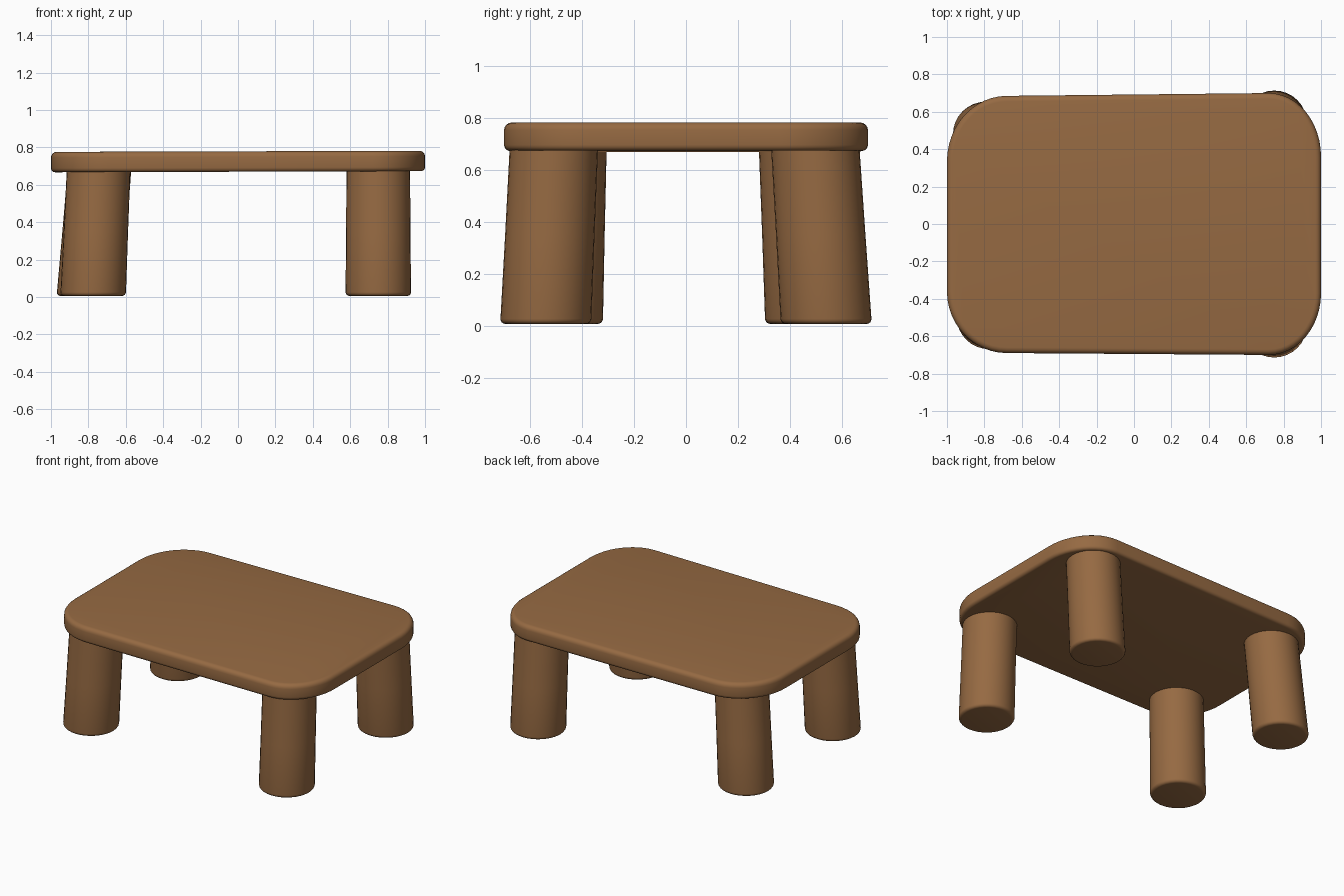
import bpy, bmesh, math
from mathutils import Vector

if "Cube" in bpy.data.objects:
    bpy.data.objects.remove(bpy.data.objects["Cube"])

wood = bpy.data.materials.new("warm brown wood")
wood.diffuse_color = (0.305, 0.144, 0.055, 1)
wood.use_nodes = True
wood.node_tree.nodes["Principled BSDF"].inputs["Base Color"].default_value = wood.diffuse_color


def finish(name, bm):
    bmesh.ops.recalc_face_normals(bm, faces=bm.faces)
    mesh = bpy.data.meshes.new(name)
    bm.to_mesh(mesh)
    bm.free()
    mesh.materials.append(wood)
    ob = bpy.data.objects.new(name, mesh)
    bpy.context.collection.objects.link(ob)
    bpy.ops.object.select_all(action='DESELECT')
    ob.select_set(True)
    bpy.context.view_layer.objects.active = ob
    bpy.ops.object.shade_smooth_by_angle(angle=math.radians(40))
    return ob


def loft(name, rings):
    """Skin matching closed rings of points and cap both ends."""
    bm = bmesh.new()
    loops = [[bm.verts.new(p) for p in ring] for ring in rings]
    n = len(loops[0])
    for a, b in zip(loops, loops[1:]):
        for i in range(n):
            bm.faces.new((a[i], a[(i + 1) % n], b[(i + 1) % n], b[i]))
    bm.faces.new(loops[0][::-1])
    bm.faces.new(loops[-1])
    return finish(name, bm)


# Tabletop: slightly uneven slab with wide rounded corners and soft rims
# each corner: side x, edge y, corner length along x, corner length along y
CORNERS = [(1, 0.70, 0.28, 0.34), (-1, 0.685, 0.32, 0.35),
           (-1, -0.69, 0.32, 0.33), (1, -0.70, 0.28, 0.33)]
STEPS = 12


def slab_ring(inset, z):
    pts = []
    for k, (x, y, rx, ry) in enumerate(CORNERS):
        sx, sy = math.copysign(1, x), math.copysign(1, y)
        for i in range(STEPS + 1):
            t = math.radians(90 * (k + i / STEPS))
            px = x - sx * rx + (rx - inset) * math.cos(t)
            py = y - sy * ry + (ry - inset) * math.sin(t)
            pts.append(Vector((px, py, z + 0.003 * px)))
    return pts


def rim(r, z, up, steps=4):
    """Quarter-round profile as (inset, z) pairs, from flat face to side."""
    out = []
    for i in range(steps + 1):
        a = math.radians(90 * i / steps)
        out.append((r * (1 - math.sin(a)), z + up * r * (1 - math.cos(a))))
    return out


slab = rim(0.022, 0.67, 1) + rim(0.03, 0.779, -1)[::-1]
loft("tabletop", [slab_ring(d, z) for d, z in slab])

# Legs: thick round posts, slightly splayed, with rounded feet
R, TOP = 0.175, 0.69


def leg(name, foot, head):
    rings = []
    for d, z in rim(0.02, 0.006, 1) + [(0.003, 0.35), (0.005, TOP)]:
        c = Vector(foot).lerp(Vector(head), z / TOP)
        rings.append([(c.x + (R - d) * math.cos(a), c.y + (R - d) * math.sin(a), z)
                      for a in (2 * math.pi * i / 32 for i in range(32))])
    loft(name, rings)


leg("front_right_leg", (0.75, -0.54), (0.75, -0.508))
leg("back_right_leg", (0.75, 0.54), (0.75, 0.497))
leg("front_left_leg", (-0.775, -0.495), (-0.745, -0.475))
leg("back_left_leg", (-0.795, 0.48), (-0.74, 0.45))
